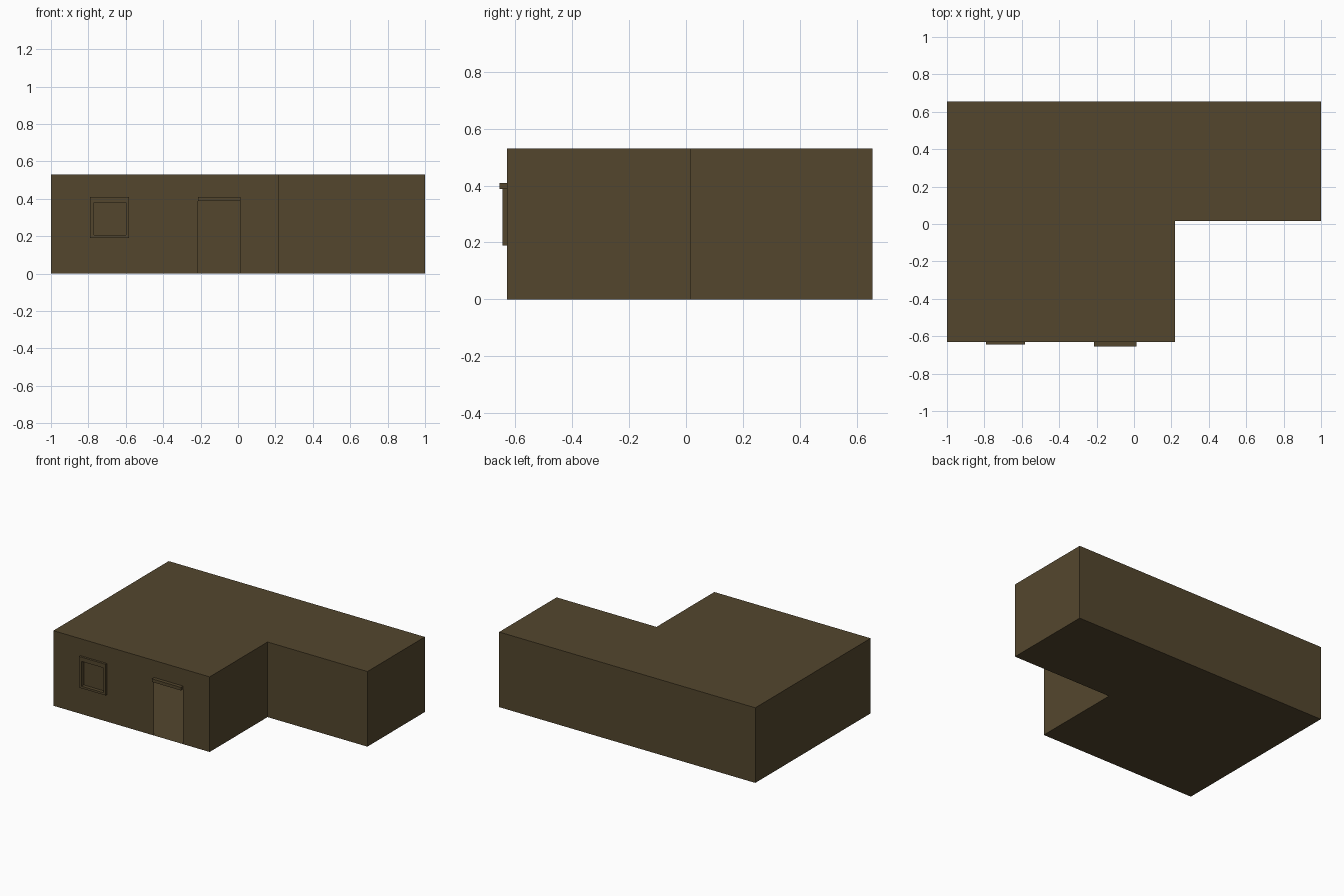
import bpy, bmesh

if "Cube" in bpy.data.objects:
    bpy.data.objects.remove(bpy.data.objects["Cube"])

mat = bpy.data.materials.new("olive brown")
mat.diffuse_color = (0.088, 0.062, 0.027, 1)
mat.use_nodes = True
mat.node_tree.nodes["Principled BSDF"].inputs["Base Color"].default_value = mat.diffuse_color

H = 0.53                      # wall height
FRONT = -0.63                 # front wall plane
DOOR = (-0.214, 0.013, 0.0, 0.388)      # x0, x1, z0, z1
WIN = (-0.77, -0.60, 0.205, 0.38)


def finish(name, bm):
    me = bpy.data.meshes.new(name)
    bm.to_mesh(me)
    bm.free()
    me.materials.append(mat)
    ob = bpy.data.objects.new(name, me)
    bpy.context.collection.objects.link(ob)
    return ob


def box(name, x0, x1, y0, y1, z0, z1):
    bm = bmesh.new()
    bmesh.ops.create_cube(bm, size=1)
    for v in bm.verts:
        v.co = ((x0 + x1) / 2 + v.co.x * (x1 - x0),
                (y0 + y1) / 2 + v.co.y * (y1 - y0),
                (z0 + z1) / 2 + v.co.z * (z1 - z0))
    return finish(name, bm)


# L-shaped thin shell: floor, roof and all walls except the front one
plan = [(-1, FRONT), (0.22, FRONT), (0.22, 0.015), (1, 0.015), (1, 0.655), (-1, 0.655)]
bm = bmesh.new()
low = [bm.verts.new((x, y, 0)) for x, y in plan]
top = [bm.verts.new((x, y, H)) for x, y in plan]
bm.faces.new(low[::-1])
bm.faces.new(top)
for i in range(1, len(plan)):
    j = (i + 1) % len(plan)
    bm.faces.new((low[i], low[j], top[j], top[i]))
finish("house_shell", bm)

# Front wall as panels around the open doorway and the window hole
bm = bmesh.new()
for x0, x1, z0, z1 in [
    (-1, WIN[0], 0, H),
    (WIN[0], WIN[1], 0, WIN[2]),
    (WIN[0], WIN[1], WIN[3], H),
    (WIN[1], DOOR[0], 0, H),
    (DOOR[0], DOOR[1], DOOR[3], H),
    (DOOR[1], 0.22, 0, H),
]:
    bm.faces.new([bm.verts.new((x, FRONT, z))
                  for x, z in ((x0, z0), (x1, z0), (x1, z1), (x0, z1))])
bmesh.ops.remove_doubles(bm, verts=bm.verts, dist=1e-5)
finish("front_wall", bm)

# Window frame bars and recessed pane
y0, y1 = -0.645, -0.615
box("window_frame_left", -0.79, WIN[0], y0, y1, 0.19, 0.41)
box("window_frame_right", WIN[1], -0.582, y0, y1, 0.19, 0.41)
box("window_frame_top", WIN[0], WIN[1], y0, y1, WIN[3], 0.41)
box("window_frame_sill", WIN[0], WIN[1], y0, y1, 0.19, WIN[2])
box("window_pane", WIN[0], WIN[1], -0.62, -0.615, WIN[2], WIN[3])

# Lintel over the doorway
box("door_lintel", DOOR[0], DOOR[1], -0.655, FRONT, DOOR[3], 0.41)
